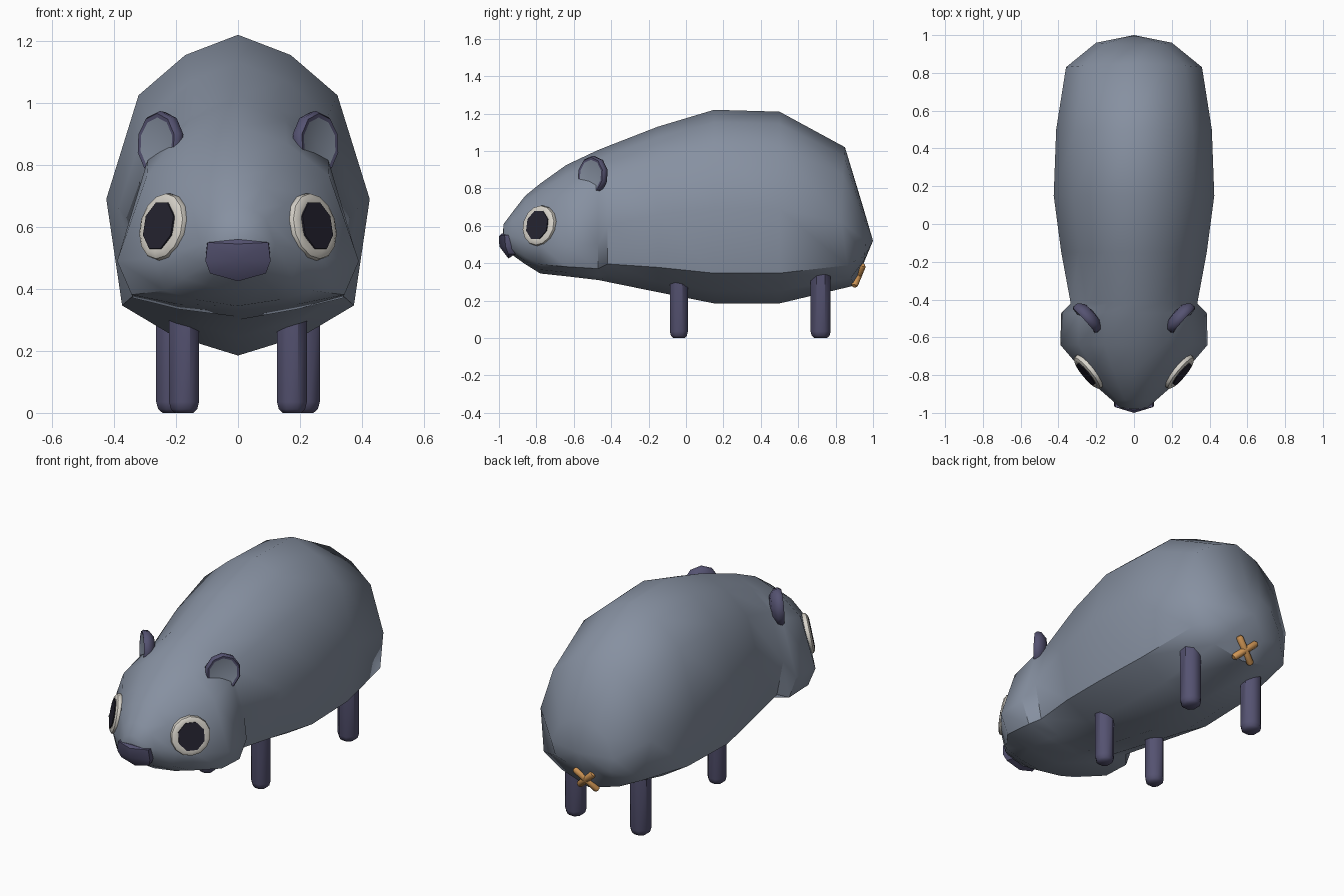
import bpy, bmesh, math
from mathutils import Vector

cube = bpy.data.objects.get("Cube")
if cube:
    bpy.data.objects.remove(cube, do_unlink=True)


def material(name, rgb):
    m = bpy.data.materials.new(name)
    m.use_nodes = True
    m.diffuse_color = (*rgb, 1)
    bsdf = m.node_tree.nodes["Principled BSDF"]
    bsdf.inputs["Base Color"].default_value = (*rgb, 1)
    bsdf.inputs["Roughness"].default_value = 0.8
    return m


SLATE = material("slate_fur", (0.24, 0.28, 0.355))
PURPLE = material("dusky_purple", (0.09, 0.085, 0.165))
CREAM = material("eye_cream", (0.68, 0.65, 0.59))
BLACK = material("pupil_dark", (0.018, 0.017, 0.03))
ORANGE = material("orange", (0.62, 0.30, 0.09))


def finish(bm, name, mats, angle=45):
    """Turn a bmesh into a smooth-shaded object that keeps sharp edges."""
    bmesh.ops.recalc_face_normals(bm, faces=bm.faces)
    me = bpy.data.meshes.new(name)
    bm.to_mesh(me)
    bm.free()
    for m in mats:
        me.materials.append(m)
    me.shade_smooth()
    me.set_sharp_from_angle(angle=math.radians(angle))
    ob = bpy.data.objects.new(name, me)
    bpy.context.collection.objects.link(ob)
    return ob


def loft(name, rings, mats, bands=None, angle=45):
    """Skin a list of rings; a ring with one point closes to a tip."""
    bm = bmesh.new()
    rows = [[bm.verts.new(p) for p in r] for r in rings]
    for k, (a, b) in enumerate(zip(rows, rows[1:])):
        n = max(len(a), len(b))
        for i in range(n):
            j = (i + 1) % n
            if len(a) == 1:
                vs = (a[0], b[i], b[j])
            elif len(b) == 1:
                vs = (a[i], a[j], b[0])
            else:
                vs = (a[i], a[j], b[j], b[i])
            bm.faces.new(vs).material_index = bands[k] if bands else 0
    for row in (rows[0], rows[-1]):
        if len(row) > 2:
            bm.faces.new(row)
    return finish(bm, name, mats, angle)


def turned(name, centre, axis, profile, sides, mats, bands=None,
           stretch=1.0, angle=45):
    """Lathe (radius, depth) pairs around an axis through centre."""
    c, q = Vector(centre), Vector(axis).to_track_quat('Z', 'Y')
    rings = []
    for r, d in profile:
        if r == 0:
            rings.append([c + q @ Vector((0, 0, d))])
            continue
        angles = [math.tau * (i + 0.5) / sides for i in range(sides)]
        rings.append([c + q @ Vector((r * math.cos(t), r * stretch * math.sin(t), d))
                      for t in angles])
    return loft(name, rings, mats, bands, angle)


# Body: half cross-section from spine to belly, as fractions of width and height
HALF = [(0, 1), (0.40, 0.877), (0.755, 0.632), (1, 0),
        (0.88, -0.68), (0.5, -0.87), (0, -1)]
SECTION = HALF + [(-x, v) for x, v in HALF[-2:0:-1]]


def body_ring(y_top, y_side, y_low, z_top, z_mid, z_low, w):
    pts = []
    for x, v in SECTION:
        y_end, z_end = (y_top, z_top) if v > 0 else (y_low, z_low)
        pts.append(Vector((x * w, y_side + (y_end - y_side) * v * v,
                           z_mid + (z_end - z_mid) * abs(v))))
    return pts


STATIONS = [  # y, top, widest height, bottom, half width
    (-0.975, 0.61, 0.55, 0.49, 0.07),
    (-0.93, 0.67, 0.545, 0.445, 0.12),
    (-0.86, 0.76, 0.52, 0.395, 0.20),
    (-0.78, 0.825, 0.50, 0.345, 0.27),
    (-0.64, 0.925, 0.49, 0.33, 0.39),
    (-0.47, 1.005, 0.50, 0.31, 0.385),
    (-0.42, 1.025, 0.60, 0.30, 0.335),
    (-0.15, 1.13, 0.66, 0.245, 0.385),
    (0.15, 1.22, 0.69, 0.185, 0.425),
    (0.50, 1.21, 0.69, 0.185, 0.412),
]
rings = [[Vector((0, -0.98, 0.55))]]
rings += [body_ring(y, y, y, t, m, b, w) for y, t, m, b, w in STATIONS]
rings += [body_ring(0.85, 0.83, 0.90, 1.02, 0.62, 0.28, 0.36),
          body_ring(0.95, 0.96, 0.95, 0.69, 0.52, 0.40, 0.20),
          [Vector((0, 1.0, 0.52))]]
loft("body", rings, [SLATE], angle=48)

# Nose: faceted wedge
bm = bmesh.new()
for s in (-1, 1):
    for x, y, z in [(0.10, -0.93, 0.55), (0.098, -0.97, 0.55), (0.105, -0.965, 0.49),
                    (0.105, -0.92, 0.49), (0.09, -0.95, 0.45), (0.08, -0.91, 0.45)]:
        bm.verts.new((s * x, y, z))
for p in [(0, -0.985, 0.56), (0, -0.93, 0.56), (0, -1.0, 0.545),
          (0, -0.998, 0.49), (0, -0.95, 0.425)]:
    bm.verts.new(p)
bmesh.ops.convex_hull(bm, input=bm.verts[:])
finish(bm, "nose", [PURPLE], 35)

for s, side in ((1, "left"), (-1, "right")):
    # Eyes: rounded disc with an eight-sided pupil plate
    look = Vector((s * 0.75, -0.62, 0.19)).normalized()
    spot = Vector((s * 0.239, -0.782, 0.60))
    turned(side + "_eye", spot, look,
           [(0.095, -0.04), (0.111, -0.005), (0.107, 0.013), (0.092, 0.022), (0.07, 0.018)],
           14, [CREAM])
    turned(side + "_pupil", spot, look, [(0.076, 0.017), (0.076, 0.0245)],
           8, [BLACK], stretch=1.08)

    # Ears: thick cups with a fur-coloured inner face
    turned(side + "_ear", (s * 0.265, -0.512, 0.87), (s * 0.74, -0.67, 0.05),
           [(0, -0.07), (0.065, -0.062), (0.096, -0.035), (0.098, -0.012),
            (0.09, 0.0), (0.078, -0.002), (0, -0.016)],
           10, [PURPLE, SLATE], [0, 0, 0, 0, 0, 1], stretch=1.07)

    # Legs: short posts with rounded feet
    for part, x, y, r in (("front", 0.174, -0.038, 0.05), ("hind", 0.21, 0.72, 0.056)):
        turned(f"{side}_{part}_leg", (s * x, y, 0), (0, 0, 1),
               [(r * 0.65, 0), (r * 0.92, 0.012), (r * 1.04, 0.035), (r * 1.04, 0.38)],
               8, [PURPLE])

    # Tail mark: one of two crossed bars on the rump
    slope = Vector((0, 0.38, 0.92))
    bar = (slope + Vector((s, 0, 0))).normalized()
    turned(f"{side}_tail_bar", (0, 0.922, 0.335), bar,
           [(0.012, -0.086), (0.019, -0.076), (0.019, 0.076), (0.012, 0.086)],
           8, [ORANGE])
